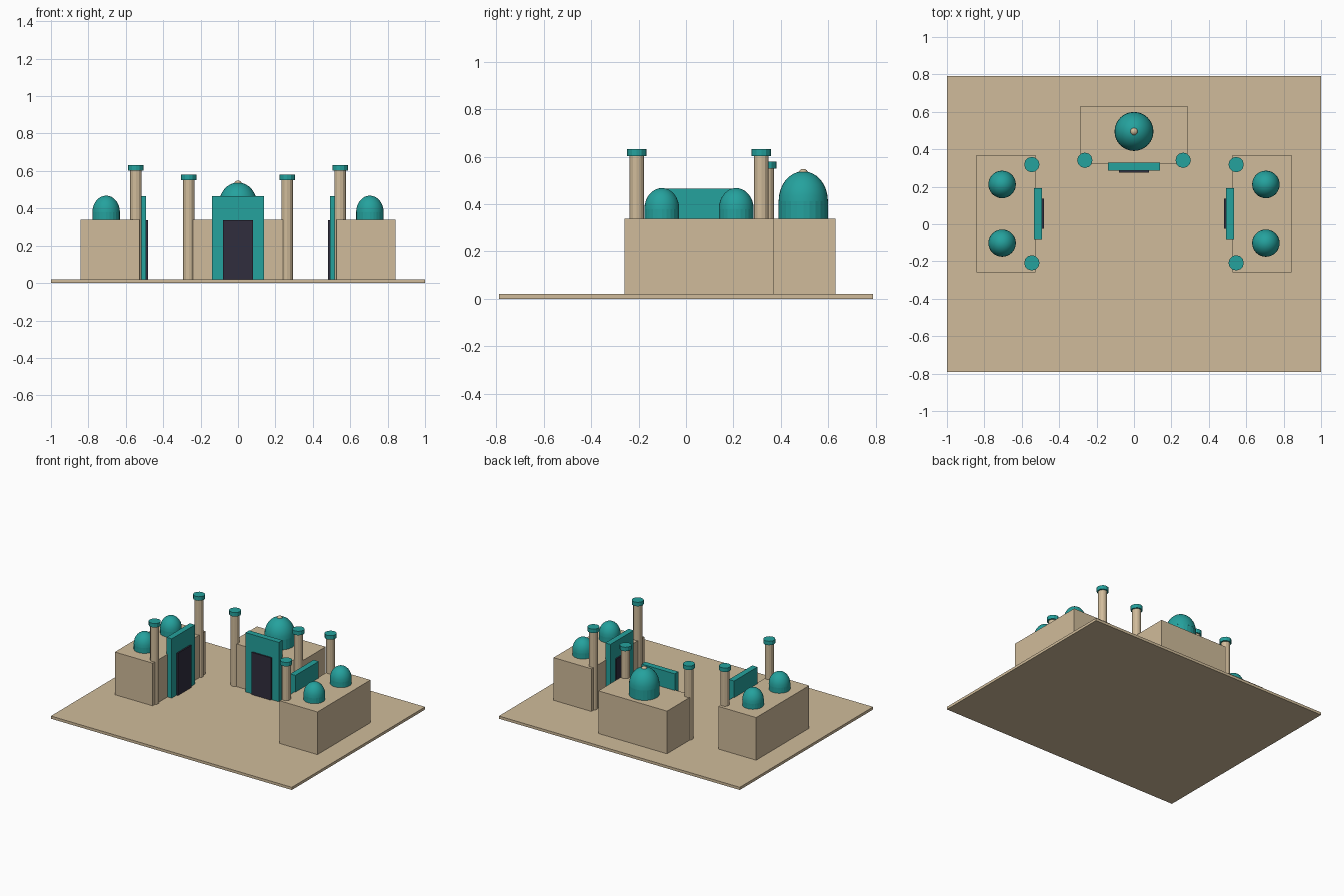
import bpy, bmesh, math
from mathutils import Matrix, Vector

cube = bpy.data.objects.get("Cube")
if cube:
    bpy.data.objects.remove(cube)


def material(name, rgb):
    m = bpy.data.materials.new(name)
    m.use_nodes = True
    m.diffuse_color = (*rgb, 1)
    m.node_tree.nodes["Principled BSDF"].inputs["Base Color"].default_value = (*rgb, 1)
    return m


SAND = material("sandstone", (0.63, 0.50, 0.325))
TEAL = material("teal_tile", (0.018, 0.36, 0.34))
DARK = material("dark_doorway", (0.03, 0.027, 0.048))

GROUND = 0.02
ROOF = 0.34


def finish(bm, name, mat, frame, smooth=False):
    me = bpy.data.meshes.new(name)
    bm.to_mesh(me)
    bm.free()
    me.materials.append(mat)
    for p in me.polygons:
        p.use_smooth = smooth
    ob = bpy.data.objects.new(name, me)
    ob.matrix_world = frame
    bpy.context.collection.objects.link(ob)
    return ob


def box(name, mat, frame, x, y, z):
    """Box spanning the given (low, high) ranges."""
    lo, hi = Vector((x[0], y[0], z[0])), Vector((x[1], y[1], z[1]))
    bm = bmesh.new()
    bmesh.ops.create_cube(bm, size=1, matrix=Matrix.Translation((lo + hi) / 2)
                          @ Matrix.Diagonal((*(hi - lo), 1)))
    return finish(bm, name, mat, frame)


def cylinder(name, mat, frame, x, y, z, r, sides):
    bm = bmesh.new()
    bmesh.ops.create_cone(bm, cap_ends=True, segments=sides, radius1=r, radius2=r,
                          depth=z[1] - z[0],
                          matrix=Matrix.Translation((x, y, (z[0] + z[1]) / 2)))
    return finish(bm, name, mat, frame)


def ball(name, mat, frame, x, y, z, r, stretch=1.0):
    """Upper half of a vertically stretched sphere."""
    bm = bmesh.new()
    bmesh.ops.create_uvsphere(bm, u_segments=32, v_segments=16, radius=r)
    bmesh.ops.delete(bm, geom=[v for v in bm.verts if v.co.z < -0.001 * r], context="VERTS")
    bmesh.ops.transform(bm, verts=bm.verts, matrix=Matrix.Translation((x, y, z))
                        @ Matrix.Diagonal((1, 1, stretch, 1)))
    return finish(bm, name, mat, frame, smooth=True)


def dome(name, frame, x, y, r, spring):
    cylinder(name + "_drum", TEAL, frame, x, y, (ROOF, spring), r, 24)
    ball(name, TEAL, frame, x, y, spring, r, 1.2)


def hall(name, centre, angle, half_width, half_depth, tower_top):
    """Domed hall with a portal and two towers on its local -y face."""
    frame = Matrix.Translation(centre) @ Matrix.Rotation(math.radians(angle), 4, "Z")
    front = -half_depth
    box(name + "_walls", SAND, frame, (-half_width, half_width),
        (-half_depth, half_depth), (GROUND, ROOF))
    box(name + "_portal", TEAL, frame, (-0.138, 0.138),
        (front - 0.035, front + 0.008), (GROUND, 0.465))
    box(name + "_door", DARK, frame, (-0.08, 0.08),
        (front - 0.046, front - 0.03), (GROUND, 0.337))
    for side, s in (("left", 1), ("right", -1)):
        tower = f"{name}_{side}_tower"
        cylinder(tower, SAND, frame, s * 0.263, front + 0.019,
                 (GROUND, tower_top - 0.03), 0.031, 12)
        cylinder(tower + "_cap", TEAL, frame, s * 0.263, front + 0.019,
                 (tower_top - 0.03, tower_top), 0.041, 12)
    return frame


# Courtyard slab
box("courtyard", SAND, Matrix.Identity(4), (-1, 1), (-0.79, 0.79), (0, GROUND))

# Rear hall with one large dome and a finial
rear = hall("rear_hall", (0, 0.477, 0), 0, 0.285, 0.155, 0.58)
dome("rear_dome", rear, 0, 0.018, 0.104, 0.414)
ball("rear_finial", SAND, rear, 0, 0.018, 0.528, 0.021)

# Facing side halls with two small domes each
for name, s in (("left", 1), ("right", -1)):
    frame = hall(name + "_hall", (s * 0.684, 0.055, 0), -90 * s, 0.314, 0.157, 0.632)
    for end, t in (("first", 1), ("second", -1)):
        dome(f"{name}_{end}_dome", frame, t * 0.157, 0.021, 0.0735, 0.38)
